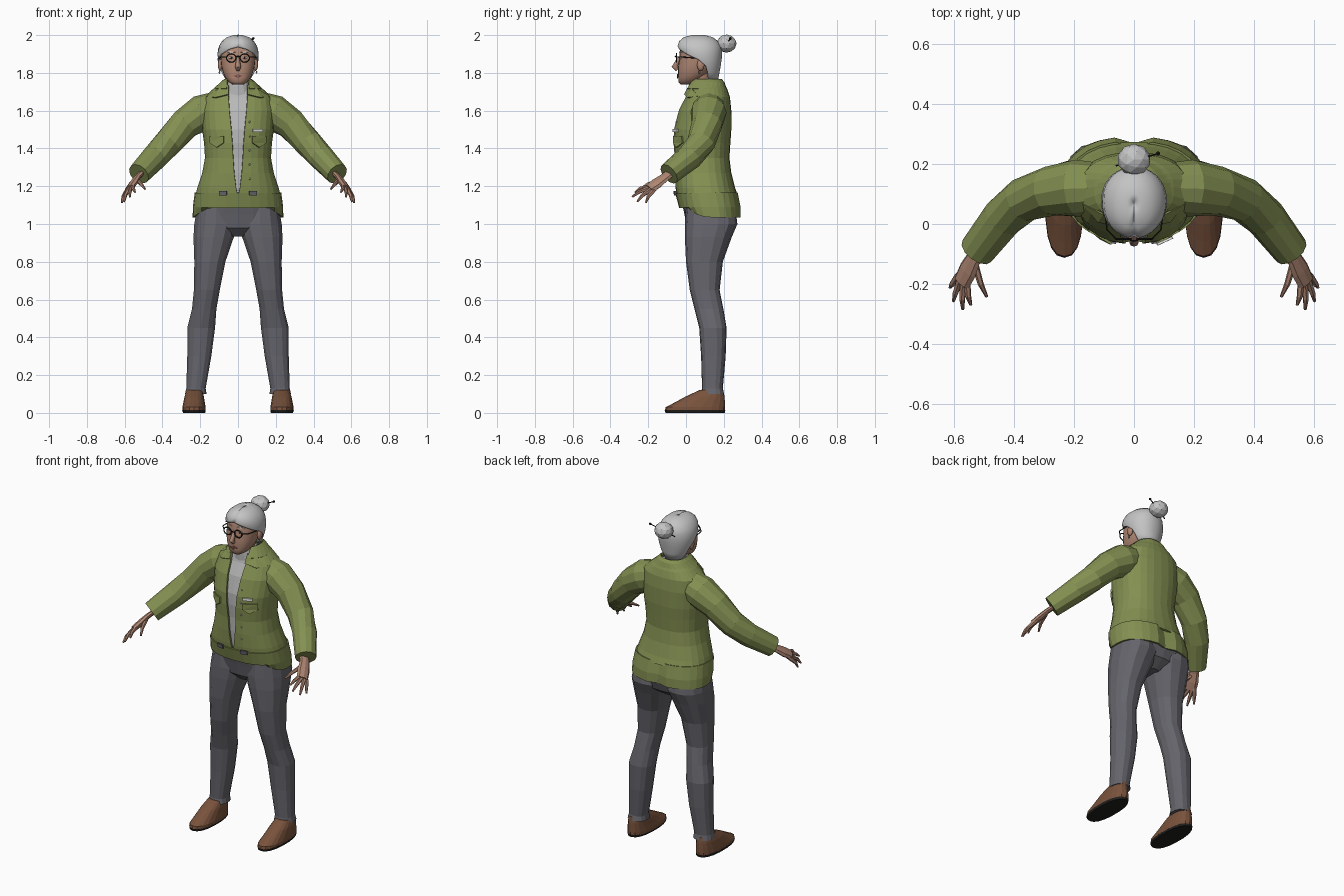
import bpy, bmesh
from math import sin, cos, pi, radians, sqrt
from mathutils import Vector

cube = bpy.data.objects.get("Cube")
if cube:
    bpy.data.objects.remove(cube)


def material(name, r, g, b):
    m = bpy.data.materials.new(name)
    m.use_nodes = True
    m.diffuse_color = (r, g, b, 1)
    bsdf = m.node_tree.nodes["Principled BSDF"]
    bsdf.inputs["Base Color"].default_value = (r, g, b, 1)
    bsdf.inputs["Roughness"].default_value = 0.8
    return m


OLIVE = material("olive cloth", 0.23, 0.28, 0.085)
GREY = material("grey trousers", 0.13, 0.13, 0.15)
SHIRT = material("light grey knit", 0.48, 0.48, 0.48)
HAIR = material("silver hair", 0.55, 0.55, 0.55)
SKIN = material("skin", 0.43, 0.24, 0.17)
SHOE = material("brown leather", 0.19, 0.085, 0.045)
BLACK = material("black", 0.015, 0.014, 0.013)
LIP = material("lips", 0.30, 0.12, 0.09)
WHITE = material("white", 0.75, 0.75, 0.73)


def finish(name, bm, mat, smooth=False, thick=0):
    bmesh.ops.remove_doubles(bm, verts=bm.verts, dist=1e-5)
    bmesh.ops.recalc_face_normals(bm, faces=bm.faces)
    me = bpy.data.meshes.new(name)
    bm.to_mesh(me)
    bm.free()
    me.materials.append(mat)
    ob = bpy.data.objects.new(name, me)
    bpy.context.collection.objects.link(ob)
    if thick:
        mod = ob.modifiers.new("thickness", "SOLIDIFY")
        mod.thickness, mod.offset = thick, 0
    if smooth:
        bpy.ops.object.select_all(action="DESELECT")
        ob.select_set(True)
        bpy.context.view_layer.objects.active = ob
        bpy.ops.object.shade_smooth_by_angle(angle=radians(50))
    return ob


def skin_rings(rings, closed):
    bm = bmesh.new()
    vs = [[bm.verts.new(p) for p in ring] for ring in rings]
    n = len(vs[0])
    for a, b in zip(vs, vs[1:]):
        for i in range(n if closed else n - 1):
            j = (i + 1) % n
            bm.faces.new((a[i], a[j], b[j], b[i]))
    if closed:
        bm.faces.new(vs[0])
        bm.faces.new(vs[-1])
    return bm


def power(v, p):
    return (1 if v > 0 else -1) * abs(v) ** p


def loft(name, rows, mat, n=20, p=0.85, lift=0, thick=0, smooth=False, shift=None):
    """Rows: z, x0, x1, y0, y1 and, for shells open at the front, half angle."""
    is_open = len(rows[0]) > 5
    rings = []
    for k, (z, x0, x1, y0, y1, *gap) in enumerate(rows):
        a = radians(gap[0]) if is_open else 0
        ring = []
        for i in range(n + 1 if is_open else n):
            t = a + (2 * pi - 2 * a) * i / n
            v = Vector(((x0 + x1) / 2 + (x1 - x0) / 2 * power(sin(t), p),
                        (y0 + y1) / 2 - (y1 - y0) / 2 * power(cos(t), p), z))
            if k == 0:
                v.z += lift * max(0, cos(t)) ** 2
            ring.append(shift(v) if shift else v)
        rings.append(ring)
    return finish(name, skin_rings(rings, not is_open), mat, smooth, thick)


def central(rows, grow=0):
    return [(z, -w - grow, w + grow, y0 - grow, y1 + grow, *g) for z, w, y0, y1, *g in rows]


def tube(name, pts, radii, mat, n=8, side=(0, 0, 1), flat=1, s=1, smooth=False):
    pts = [Vector((x * s, y, z)) for x, y, z in pts]
    side = Vector((side[0] * s, side[1], side[2]))
    rings = []
    for i, c in enumerate(pts):
        t = (pts[min(i + 1, len(pts) - 1)] - pts[max(i - 1, 0)]).normalized()
        u = (side - t * side.dot(t)).normalized()
        w = t.cross(u)
        rings.append([c + radii[i] * (u * cos(2 * pi * k / n) + w * flat * sin(2 * pi * k / n))
                      for k in range(n)])
    return finish(name, skin_rings(rings, True), mat, smooth)


def ball(name, c, size, mat, detail=2, smooth=False):
    bm = bmesh.new()
    bmesh.ops.create_icosphere(bm, subdivisions=detail, radius=1)
    for v in bm.verts:
        v.co = Vector([a * b + o for a, b, o in zip(v.co, size, c)])
    return finish(name, bm, mat, smooth)


def front_y(rows, x, z, p=0.85):
    """Depth of the front surface of a central loft."""
    for a, b in zip(rows, rows[1:]):
        if a[0] <= z <= b[0]:
            f = (z - a[0]) / (b[0] - a[0])
            w, y0, y1 = (a[i] + (b[i] - a[i]) * f for i in (1, 2, 3))
            q = min(1, abs(x) / w) ** (1 / p)
            return (y0 + y1) / 2 - (y1 - y0) / 2 * sqrt(1 - q * q) ** p
    return 0


def plate(name, rows, outline, mat, s=1, out=0.009, thick=0.008):
    bm = bmesh.new()
    bm.faces.new([bm.verts.new((x * s, front_y(rows, x, z) - out, z)) for x, z in outline])
    bmesh.ops.triangulate(bm, faces=bm.faces)
    return finish(name, bm, mat, thick=thick)


SIDES = (("left", 1), ("right", -1))

# Jacket, knit top and hem band
jacket = [(1.15, .222, -.045, .27, 0), (1.19, .212, -.05, .255, 1.5), (1.27, .185, -.055, .235, 4),
          (1.35, .17, -.055, .225, 6), (1.43, .175, -.062, .23, 7), (1.5, .185, -.06, .235, 8),
          (1.6, .19, -.035, .235, 10.5), (1.67, .175, 0, .228, 13), (1.71, .13, .012, .215, 20),
          (1.745, .085, .03, .195, 40)]
loft("jacket", central(jacket), OLIVE, 26, thick=.01)
inner = [r[:4] for r in jacket[:-1]]
loft("knit_top", central(inner, -.012), SHIRT, 24)
loft("knit_collar", central([(1.68, .085, .015, .17), (1.73, .062, .015, .15), (1.755, .056, .02, .14)]),
     SHIRT, 16)


def back_crease(v):
    if v.y > .2 and abs(v.x) < .02:
        v.y -= .022
    return v


loft("jacket_hem", central([(1.035, .235, -.012, .287, 0), (1.09, .234, -.035, .287, 0),
                            (1.165, .224, -.052, .272, 0)]),
     OLIVE, 28, lift=.085, thick=.01, shift=back_crease)
loft("jacket_collar", central([(1.715, .125, .0, .212, 24), (1.75, .088, .015, .2, 36),
                               (1.765, .07, .03, .185, 48)]), OLIVE, 20, thick=.008)

# Trousers
loft("trouser_seat", central([(.935, .05, .05, .19), (.98, .19, .005, .25), (1.05, .225, -.008, .272),
                              (1.15, .2, -.03, .25)]), GREY, 20)
leg = [(.1, .165, .282, .078, .202), (.13, .17, .275, .085, .195), (.3, .14, .27, .08, .21),
       (.45, .12, .27, .07, .215), (.55, .113, .245, .045, .198), (.65, .095, .235, .02, .178),
       (.8, .065, .233, 0, .195), (.93, .02, .238, -.006, .242), (1.0, .0, .234, -.006, .272),
       (1.1, .02, .215, 0, .26)]
shoe = [(.012, .17, .295, -.112, .207), (.03, .17, .295, -.108, .207), (.055, .175, .29, -.06, .206),
        (.085, .18, .284, -.005, .204), (.12, .187, .272, .07, .198)]


def flip(rows, s):
    return [(z, s * x0, s * x1, y0, y1) for z, x0, x1, y0, y1 in rows]


for side, s in SIDES:
    loft(side + "_trouser_leg", flip(leg, s), GREY, 14)
    loft(side + "_shoe", flip(shoe, s), SHOE, 18)
    loft(side + "_shoe_sole", flip([(0, .173, .292, -.108, .205), (.014, .17, .296, -.113, .208)], s),
         BLACK, 18)

    # Sleeve and hand
    tube(side + "_sleeve", [(.12, .12, 1.615), (.19, .12, 1.59), (.28, .11, 1.53), (.37, .08, 1.43),
                            (.44, .02, 1.355), (.525, -.09, 1.265)],
         [.085, .095, .083, .075, .069, .06], OLIVE, 12, s=s)
    spread = (.7, .45, -.55)
    wrist = Vector((.535, -.115, 1.245))
    tube(side + "_palm", [(.5, -.07, 1.28), wrist, (.555, -.155, 1.215), (.575, -.195, 1.187)],
         [.03, .03, .037, .034], SKIN, 8, spread, .5, s)
    for finger, base, tip in (("little", (.592, -.178, 1.17), (.615, -.212, 1.113)),
                              ("ring", (.583, -.192, 1.178), (.603, -.258, 1.118)),
                              ("middle", (.57, -.2, 1.188), (.572, -.285, 1.143)),
                              ("index", (.558, -.198, 1.198), (.545, -.27, 1.168)),
                              ("thumb", (.53, -.14, 1.23), (.492, -.243, 1.185))):
        a, b = Vector(base), Vector(tip)
        middle = a.lerp(b, .55) + Vector((.003, -.004, .006))
        tube(f"{side}_{finger}_finger", [a.lerp(wrist, .25), a, middle, b],
             [.011, .012, .010, .005], SKIN, 6, spread, s=s)

    # Jacket trimmings
    plate(side + "_lapel", jacket, [(.05, 1.735), (.1, 1.715), (.165, 1.675), (.12, 1.668), (.05, 1.685)],
          OLIVE, s, .014)
    plate(side + "_pocket_flap", jacket, [(.075, 1.465), (.15, 1.465), (.15, 1.43), (.112, 1.405), (.075, 1.43)],
          OLIVE, s, .013)
    plate(side + "_belt_buckle", jacket, [(.06, 1.175), (.1, 1.175), (.1, 1.152), (.06, 1.152)],
          GREY, s, .018)

plate("name_tag", jacket, [(.078, 1.503), (.13, 1.503), (.13, 1.487), (.078, 1.487)], WHITE, out=.017)
for i in range(5):
    z = 1.24 + i * .075
    ball(f"button_{i + 1}", (.062, front_y(jacket, .062, z) - .006, z), (.006, .005, .006), SHIRT, 1)

# Head and face
tube("neck", [(0, .085, 1.68), (0, .08, 1.74), (0, .075, 1.8)], [.05, .05, .055], SKIN, 12, (1, 0, 0),
     smooth=True)
head = [(1.738, .028, -.028, .03), (1.752, .05, -.04, .06), (1.775, .067, -.041, .09),
        (1.8, .079, -.042, .12), (1.835, .088, -.042, .145), (1.875, .092, -.034, .155),
        (1.91, .093, -.034, .16), (1.945, .085, -.022, .15), (1.97, .06, .0, .125)]
loft("head", central(head), SKIN, 24, smooth=True)
tube("nose", [(0, -.032, 1.885), (0, -.046, 1.86), (0, -.06, 1.832), (0, -.045, 1.817)],
     [.006, .011, .016, .011], SKIN, 8, (1, 0, 0), smooth=True)
plate("upper_lip", head, [(-.026, 1.785), (0, 1.794), (.026, 1.785), (0, 1.782)], LIP, out=.004, thick=.005)
plate("lower_lip", head, [(-.024, 1.784), (0, 1.781), (.024, 1.784), (0, 1.771)], LIP, out=.004, thick=.005)
tube("glasses_bridge", [(-.012, -.054, 1.884), (0, -.057, 1.889), (.012, -.054, 1.884)], [.003] * 3, BLACK, 6)
for side, s in SIDES:
    eye_y = front_y(head, .035, 1.88)
    ball(side + "_eye", (.035 * s, eye_y + .004, 1.88), (.014, .008, .007), WHITE, 2, True)
    ball(side + "_iris", (.035 * s, eye_y - .003, 1.88), (.006, .003, .006), BLACK, 1)
    plate(side + "_eyebrow", head, [(.014, 1.909), (.04, 1.915), (.062, 1.905), (.04, 1.908)],
          HAIR, s, .003, .005)
    hoop = [(.036 + .025 * cos(a * pi / 8), -.05, 1.879 + .022 * sin(a * pi / 8)) for a in range(17)]
    tube(side + "_glasses_rim", hoop, [.0035] * 17, BLACK, 6, (0, 1, 0), s=s)
    tube(side + "_glasses_arm", [(.06, -.05, 1.884), (.09, -.02, 1.884), (.102, .085, 1.876)],
         [.003] * 3, BLACK, 6, s=s)
    ball(side + "_ear", (.094 * s, .078, 1.842), (.012, .02, .033), SKIN, 2, True)
    ball(side + "_earring", (.098 * s, .07, 1.803), (.005, .005, .009), SHIRT, 1)


# Hair with a centre parting, bun and pin
def parting(v):
    if abs(v.x) < .002 and v.y < .07 and v.z > 1.93:
        v.z -= .005
        v.y += .005
    return v


hair = [(1.75, .058, 0, .163, 115), (1.8, .085, 0, .173, 108), (1.84, .099, -.01, .18, 100),
        (1.872, .105, -.025, .185, 82), (1.9, .106, -.036, .187, 52), (1.925, .102, -.042, .186, 25),
        (1.942, .096, -.043, .182, 0), (1.965, .082, -.035, .167, 0), (1.985, .058, -.012, .14, 0),
        (1.996, .025, .03, .1, 0), (1.999, .001, .065, .068, 0)]
loft("hair", central(hair), HAIR, 32, .95, thick=.008, smooth=True, shift=parting)
ball("hair_bun", (0, .215, 1.955), (.056, .053, .048), HAIR, 2)
tube("hair_pin", [(-.06, .195, 1.925), (.08, .235, 1.982)], [.003, .003], BLACK, 6)
ball("hair_pin_head", (.08, .235, 1.982), (.008, .008, .008), BLACK, 1)
